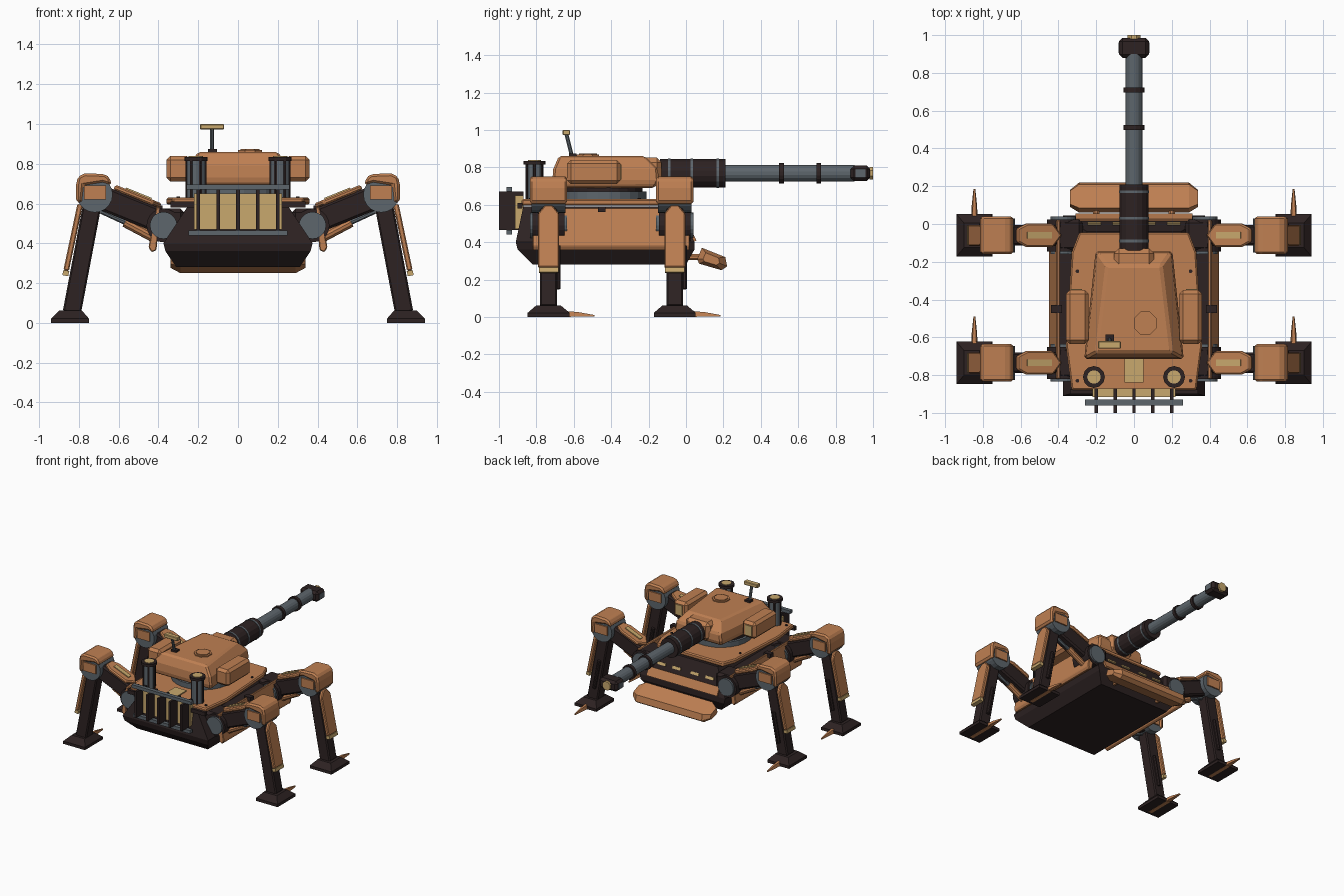
import bpy, bmesh, math
from mathutils import Vector as V

if "Cube" in bpy.data.objects:
    bpy.data.objects.remove(bpy.data.objects["Cube"])

def mat(name, c):
    m = bpy.data.materials.new(name)
    m.diffuse_color = (*c, 1)
    m.use_nodes = True
    m.node_tree.nodes["Principled BSDF"].inputs["Base Color"].default_value = m.diffuse_color
    return m

ORANGE = mat("burnt orange", (0.52, 0.215, 0.085))
DARK = mat("dark brown", (0.026, 0.016, 0.016))
GREY = mat("steel grey", (0.11, 0.132, 0.15))
TAN = mat("sand tan", (0.58, 0.395, 0.155))
X, Y, Z = V((1, 0, 0)), V((0, 1, 0)), V((0, 0, 1))

def loft(name, loops, m, mirror=False, bevel=0):
    """Closed solid through a list of point loops; coordinates are in world space."""
    bm = bmesh.new()
    rings = [[bm.verts.new(p) for p in lp] for lp in loops]
    n = len(rings[0])
    for a, b in zip(rings, rings[1:]):
        for i in range(n):
            bm.faces.new((a[i], a[(i + 1) % n], b[(i + 1) % n], b[i]))
    bm.faces.new(rings[0][::-1])
    bm.faces.new(rings[-1])
    bmesh.ops.recalc_face_normals(bm, faces=bm.faces)
    me = bpy.data.meshes.new(name)
    bm.to_mesh(me)
    bm.free()
    me.materials.append(m)
    ob = bpy.data.objects.new(name, me)
    bpy.context.collection.objects.link(ob)
    if bevel:
        b = ob.modifiers.new("bevel", 'BEVEL')
        b.width, b.segments, b.limit_method = bevel, 1, 'ANGLE'
    if mirror:
        ob.modifiers.new("mirror", 'MIRROR')
    return ob

def slab(name, pts, o, u, v, t0, t1, m, mirror=False, bevel=0):
    """2D outline in the u,v plane, extruded along u x v from t0 to t1."""
    o, n = V(o), u.cross(v)
    base = [o + u * a + v * b for a, b in pts]
    return loft(name, [[p + n * t0 for p in base], [p + n * t1 for p in base]], m, mirror, bevel)

def box(name, lo, hi, m, mirror=False, bevel=0):
    (a, b, c), (d, e, f) = lo, hi
    return slab(name, [(a, b), (d, b), (d, e), (a, e)], (0, 0, 0), X, Y, c, f, m, mirror, bevel)

def cyl(name, p, q, r, m, sides=16, mirror=False, r2=None):
    p, q = V(p), V(q)
    d = (q - p).normalized()
    u = d.orthogonal().normalized()
    w = d.cross(u)
    r2 = r if r2 is None else r2
    def ring(c, rad):
        return [c + (u * math.cos(t) + w * math.sin(t)) * rad
                for t in ((i + 0.5) * 2 * math.pi / sides for i in range(sides))]
    return loft(name, [ring(p, r), ring(q, r2)], m, mirror)

def rect(z, xb, xf, y0, y1):
    """Horizontal trapezoid loop: half width xb at y0, xf at y1."""
    return [(-xb, y0, z), (xb, y0, z), (xf, y1, z), (-xf, y1, z)]

# Hull and deck
loft("hull", [rect(.28, .31, .31, -.82, 0), rect(.36, .365, .365, -.9, .045),
              rect(.40, .375, .375, -.91, .045), rect(.59, .25, .25, -.87, -.04)], DARK)
deck = [(-.33, -.88), (.33, -.88), (.36, -.65), (.33, -.15), (.29, -.045), (-.29, -.045), (-.33, -.15), (-.36, -.65)]
slab("deck", deck, (0, 0, 0), X, Y, .595, .63, ORANGE, bevel=.008)
box("deck_front_trim", (-.34, -.9, .58), (.34, -.875, .61), DARK)
box("deck_hatch", (-.05, -.84, .63), (.05, -.715, .638), TAN)
for y in (-.83, -.25):
    cyl("deck_bolt", (.3, y, .63), (.3, y, .635), .01, DARK, 8, True)

# Rear slope with vents, lower band and blade
slope = V((0, -.09, .19)).normalized()
box_pts = lambda a, b: [(-a, -b), (a, -b), (a, b), (-a, b)]
for x in (.08, .21):
    slab("vent", box_pts(.035, .01), (x, -.001, .505), X, -slope, -.004, .008, TAN, True)
slab("lower_band", box_pts(.31, .035), (0, .03, .435), X, -slope, -.005, .012, ORANGE)
blade = [(.06, .31), (.085, .37), (.21, .32), (.22, .27), (.19, .25), (.07, .285)]
loft("blade", [[(x, .13 + (y - .13) * k, .31 + (z - .31) * k) for y, z in blade]
               for x, k in ((-.34, .55), (-.29, 1), (.29, 1), (.34, .55))], ORANGE)
cyl("blade_arm", (.2, -.02, .32), (.2, .1, .32), .018, ORANGE, 8, True)

# Side skirts
skirt = [(.39, .58), (.41, .585), (.45, .38), (.435, .355), (.41, .365)]
slab("side_skirt", skirt, (0, 0, 0), X, Z, -.02, .82, ORANGE, True, .005)
box("skirt_clip", (.38, -.47, .56), (.44, -.43, .59), DARK, True)
box("skirt_mount", (.28, -.66, .46), (.4, -.14, .54), DARK, True)

# Front grille and rack
box("grille_panel", (-.22, -.915, .47), (.22, -.87, .65), TAN)
for i in range(5):
    x = -.2 + .1 * i
    box("rack_bar", (x - .009, -1, .465), (x + .009, -.87, .67), DARK)
box("rack_top_rail", (-.26, -.96, .67), (.26, -.93, .695), GREY)
box("rack_low_rail", (-.25, -.96, .44), (.25, -.93, .465), GREY)

# Exhaust stacks
cyl("stack", (.212, -.81, .62), (.212, -.81, .82), .047, GREY, 12, True)
for k in range(6):
    t = k * math.pi / 3
    c = (.212 + .045 * math.cos(t), -.81 + .045 * math.sin(t))
    cyl("stack_rib", (*c, .63), (*c, .82), .008, DARK, 6, True)
cyl("stack_cap", (.212, -.81, .815), (.212, -.81, .835), .058, DARK, 12, True)
cyl("stack_mouth", (.212, -.81, .83), (.212, -.81, .839), .036, TAN, 12, True)

# Turret
cyl("turret_ring", (0, -.44, .62), (0, -.44, .67), .23, GREY, 24)
cyl("turret_neck", (0, -.44, .66), (0, -.44, .695), .21, DARK, 24)
loft("turret", [rect(.69, .25, .19, -.70, -.17), rect(.72, .265, .205, -.715, -.145),
                rect(.79, .255, .195, -.71, -.15), rect(.86, .2, .145, -.68, -.22)], ORANGE, bevel=.012)
box("turret_side_pod", (.24, -.635, .71), (.36, -.35, .84), ORANGE, True, .02)
box("pod_lens", (.275, -.352, .735), (.335, -.344, .815), TAN, True)
cyl("turret_hatch", (.06, -.525, .855), (.06, -.525, .868), .066, ORANGE, 8)
cyl("hatch_lid", (.06, -.525, .867), (.06, -.525, .874), .052, ORANGE, 8)
box("mantlet", (-.105, -.265, .71), (.105, -.13, .852), ORANGE, bevel=.025)
box("sensor_base", (-.15, -.625, .85), (-.105, -.585, .875), DARK)
cyl("sensor_mast", (-.13, -.61, .86), (-.13, -.64, .98), .011, GREY, 8)
box("sensor_head", (-.19, -.66, .972), (-.07, -.62, 1), TAN, bevel=.004)

# Gun
def tube(name, y0, y1, r, m, sides=16):
    return cyl(name, (0, y0, .768), (0, y1, .768), r, m, sides)
tube("gun_sleeve", -.14, .21, .077, DARK)
for y in (-.09, .03, .17):
    tube("sleeve_band", y - .007, y + .007, .08, GREY)
tube("barrel", .2, .9, .045, GREY)
for y in (.51, .71):
    tube("barrel_ring", y - .013, y + .013, .056, DARK)
box("muzzle_brake", (-.08, .88, .727), (.08, .985, .809), DARK, bevel=.018)
box("muzzle_port", (-.083, .905, .745), (.083, .96, .79), GREY)
tube("muzzle_end", .98, 1, .036, TAN, 8)

# Four legs
for y, tag in ((-.735, "front"), (-.06, "rear")):
    def along_y(name, x, z, r, h, m, sides=20):
        cyl(tag + name, (x, y - h, z), (x, y + h, z), r, m, sides, True)
    box(tag + "_hip_block", (.27, y - .085, .42), (.41, y + .085, .575), DARK, True, .02)
    along_y("_hip", .375, .49, .085, .085, DARK)
    along_y("_hip_disc", .375, .49, .068, .1, GREY)
    # thigh with cover plate
    a, b = V((.375, y, .505)), V((.72, y, .645))
    u = (b - a).normalized()
    n = u.cross(Y)
    L = (b - a).length
    slab(tag + "_thigh", box_pts(L / 2, .055), (a + b) / 2, u, Y, -.062, .06, DARK, True, .012)
    cover = [(.04, 0), (.09, -.062), (.24, -.062), (.295, -.035), (.295, .035), (.24, .062), (.09, .062)]
    slab(tag + "_thigh_cover", cover, a, u, Y, .058, .085, ORANGE, True, .008)
    slab(tag + "_thigh_slot", box_pts(.07, .017), a + u * .17, u, Y, .08, .092, TAN, True)
    # strut under the thigh
    cyl(tag + "_strut", (.41, y, .42), (.57, y, .505), .024, ORANGE, 10, True)
    cyl(tag + "_strut_rod", (.56, y, .5), (.69, y, .56), .012, GREY, 8, True)
    # knee
    along_y("_knee", .72, .645, .09, .09, GREY)
    cap = [(.635, .69), (.645, .73), (.67, .748), (.77, .752), (.805, .735), (.815, .69), (.815, .61), (.785, .6),
           (.775, .69), (.68, .705)]
    slab(tag + "_knee_cap", cap, (0, y, 0), X, Z, -.1, .1, ORANGE, True, .012)
    box(tag + "_knee_plate", (.665, y - .1, .62), (.775, y + .1, .69), ORANGE, True)
    # shin with outer guard
    a, b = V((.728, y, .62)), V((.836, y, .05))
    u = (b - a).normalized()
    slab(tag + "_shin", box_pts((b - a).length / 2, .045), (a + b) / 2, u, Y, -.046, .046, DARK, True, .008)
    g = V((.792, y, .595))
    u = (V((.868, y, .235)) - g).normalized()
    guard = [(0, -.02), (.045, -.056), (.34, -.056), (.34, .056), (.045, .056), (0, .02)]
    slab(tag + "_shin_guard", guard, g, u, Y, -.012, .016, ORANGE, True, .006)
    slab(tag + "_guard_tip", [(.34, -.052), (.366, -.052), (.366, .052), (.34, .052)], g, u, Y, -.014, .016, TAN, True)
    cyl(tag + "_shin_line", (.765, y + .052, .38), (.81, y + .052, .15), .013, DARK, 8, True)
    # foot and toe spike
    def sole(z, x0, x1, h):
        return [(x0, y - h, z), (x1, y - h, z), (x1, y + h, z), (x0, y + h, z)]
    loft(tag + "_foot", [sole(0, .75, .94, .112), sole(.022, .75, .94, .112), sole(.062, .785, .9, .065)],
         DARK, True)
    toe = [(-.02, 0), (.02, 0), (.012, .034), (-.012, .034)]
    loft(tag + "_toe", [[(.845 + s * k, y + d, .002 + h * k) for s, h in toe]
                        for d, k in ((.08, .9), (.16, .7), (.245, .25))], ORANGE, True)
    box(tag + "_sole_strip", (.83, y - .09, -.001), (.86, y + .12, .004), ORANGE, True)
